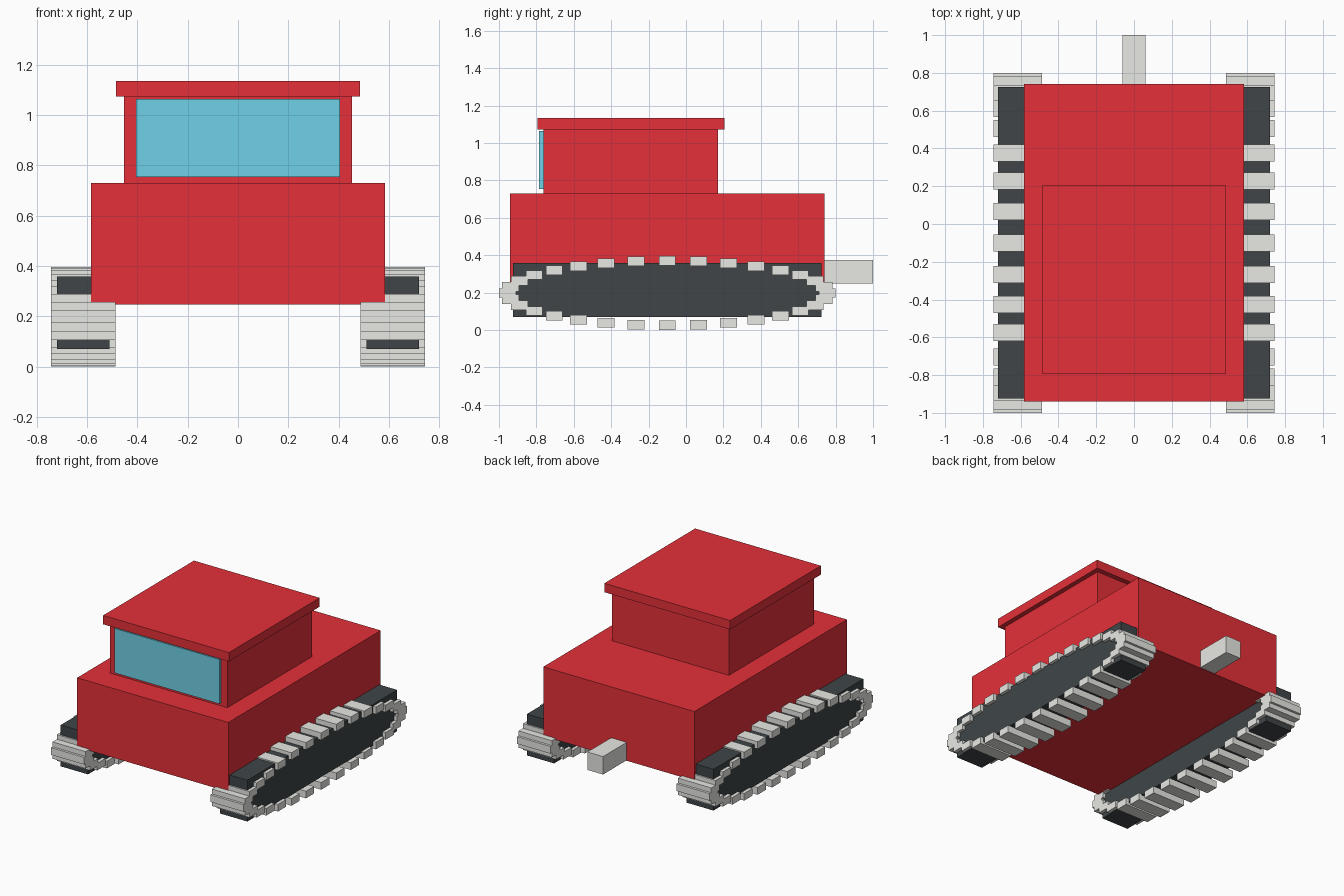
import bpy, bmesh
from math import cos, sin, pi

if "Cube" in bpy.data.objects:
    bpy.data.objects.remove(bpy.data.objects["Cube"])


def material(name, rgb):
    m = bpy.data.materials.new(name)
    m.diffuse_color = (*rgb, 1)
    m.use_nodes = True
    m.node_tree.nodes["Principled BSDF"].inputs["Base Color"].default_value = m.diffuse_color
    return m


RED = material("red paint", (0.78, 0.03, 0.04))
DARK = material("dark rubber", (0.05, 0.06, 0.065))
GLASS = material("blue glass", (0.16, 0.64, 0.8))
METAL = material("pale metal", (0.81, 0.82, 0.78))


def add_box(bm, lo, hi):
    verts = bmesh.ops.create_cube(bm, size=1)["verts"]
    for v in verts:
        for i in range(3):
            v.co[i] = lo[i] if v.co[i] < 0 else hi[i]


def make(name, boxes, mat):
    bm = bmesh.new()
    for lo, hi in boxes:
        add_box(bm, lo, hi)
    mesh = bpy.data.meshes.new(name)
    bm.to_mesh(mesh)
    bm.free()
    mesh.materials.append(mat)
    obj = bpy.data.objects.new(name, mesh)
    bpy.context.collection.objects.link(obj)
    return obj


# Hull, cab, roof, windscreen and tow bar
make("hull", [((-0.583, -0.94, 0.247), (0.583, 0.74, 0.73))], RED)
make("cab", [((-0.452, -0.763, 0.73), (0.452, 0.172, 1.073))], RED)
make("roof", [((-0.485, -0.793, 1.073), (0.485, 0.207, 1.135))], RED)
make("windscreen", [((-0.405, -0.785, 0.753), (0.405, -0.763, 1.063))], GLASS)
make("tow_bar", [((-0.06, 0.74, 0.25), (0.06, 1.0, 0.375))], METAL)

# Tracks: dark core block ringed by upright pads on an ellipse
PADS = 32
for side, s in (("left", -1), ("right", 1)):
    x = 0.615 * s
    make(side + "_track_core", [((x - 0.105, -0.925, 0.07), (x + 0.105, 0.725, 0.358))], DARK)
    pads = []
    for i in range(PADS):
        a = 2 * pi * i / PADS
        y, z = -0.1 + 0.855 * cos(a), 0.198 + 0.173 * sin(a)
        pads.append(((x - 0.128, y - 0.045, z - 0.025), (x + 0.128, y + 0.045, z + 0.025)))
    make(side + "_track_pads", pads, METAL)
